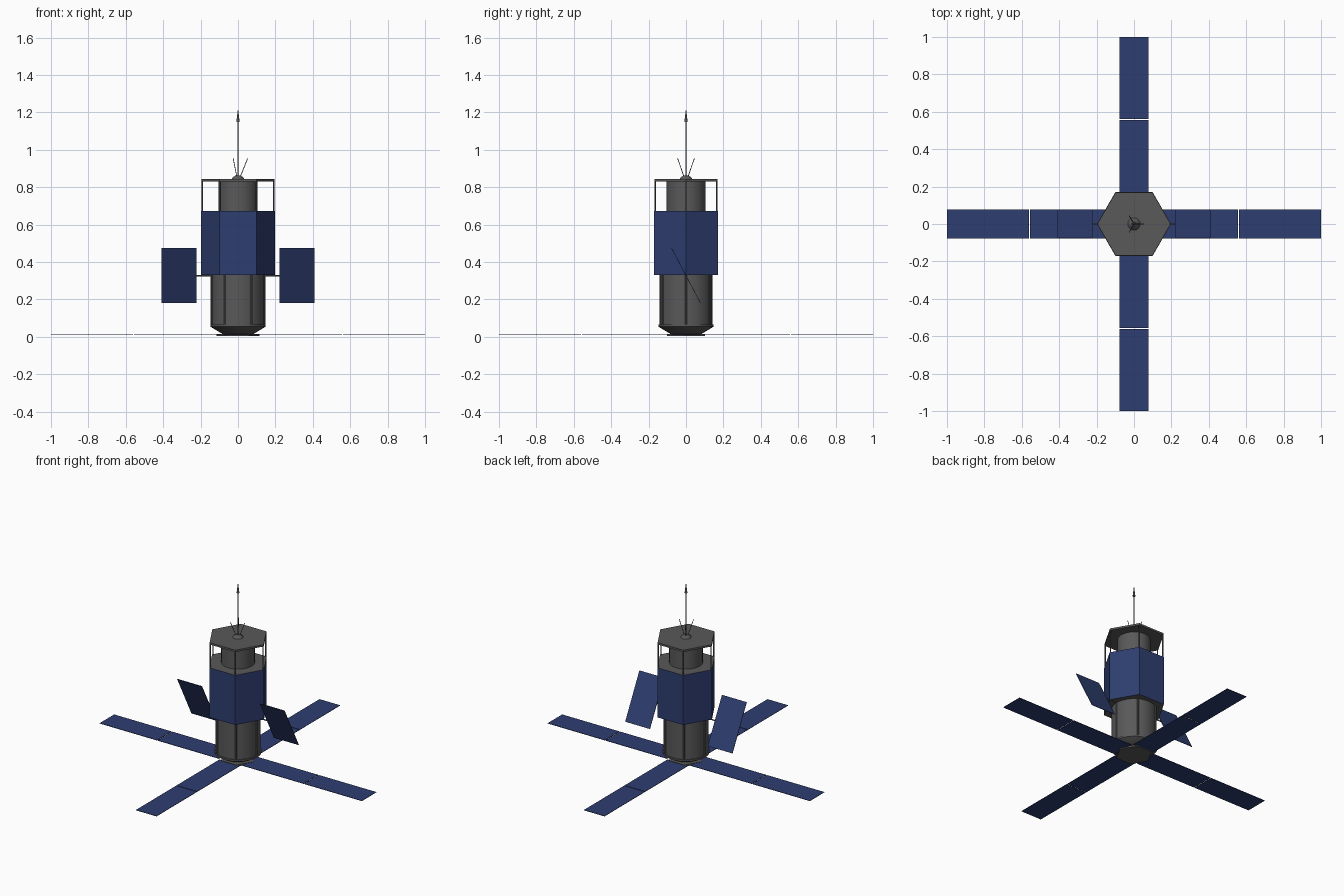
import bpy, bmesh, math
from mathutils import Vector, Matrix

cube = bpy.data.objects.get("Cube")
if cube:
    bpy.data.objects.remove(cube, do_unlink=True)


def material(name, rgb):
    m = bpy.data.materials.new(name)
    m.use_nodes = True
    m.diffuse_color = (*rgb, 1)
    m.node_tree.nodes["Principled BSDF"].inputs["Base Color"].default_value = (*rgb, 1)
    return m


grey = material("dark grey metal", (0.1, 0.1, 0.1))
blue = material("solar cell blue", (0.027, 0.047, 0.16))


def finish(name, bm, *mats, smooth=False):
    bmesh.ops.recalc_face_normals(bm, faces=bm.faces)
    mesh = bpy.data.meshes.new(name)
    bm.to_mesh(mesh)
    bm.free()
    for m in mats:
        mesh.materials.append(m)
    ob = bpy.data.objects.new(name, mesh)
    bpy.context.collection.objects.link(ob)
    if smooth:
        bpy.ops.object.select_all(action="DESELECT")
        ob.select_set(True)
        bpy.context.view_layer.objects.active = ob
        bpy.ops.object.shade_smooth_by_angle(angle=math.radians(35))
    return ob


def lathe(name, profile, sides=32):
    """Closed solid of revolution from (radius, height) pairs, first corner on +x."""
    bm = bmesh.new()
    rings = []
    for r, z in profile:
        rings.append([bm.verts.new((r * math.cos(math.tau * i / sides),
                                    r * math.sin(math.tau * i / sides), z))
                      for i in range(sides)])
    for a, b in zip(rings, rings[1:]):
        for i in range(sides):
            j = (i + 1) % sides
            bm.faces.new((a[i], a[j], b[j], b[i]))
    bm.faces.new(rings[0])
    bm.faces.new(rings[-1])
    return finish(name, bm, grey, smooth=sides > 6)


def rod(name, start, end, radius):
    start, end = Vector(start), Vector(end)
    d = end - start
    bm = bmesh.new()
    bmesh.ops.create_cone(bm, cap_ends=True, segments=8, radius1=radius,
                          radius2=radius, depth=d.length)
    turn = d.to_track_quat("Z", "Y").to_matrix().to_4x4()
    bm.transform(Matrix.Translation((start + end) / 2) @ turn)
    return finish(name, bm, grey, smooth=True)


def panel(name, centre, size, turn=Matrix()):
    bm = bmesh.new()
    bmesh.ops.create_cube(bm, size=1)
    bm.transform(Matrix.Translation(centre) @ turn @ Matrix.Diagonal((*size, 1)))
    return finish(name, bm, blue)


def polar(r, angle, z):
    return (r * math.cos(angle), r * math.sin(angle), z)


# Central body
lathe("base_plate", [(0.116, 0.004), (0.116, 0.016)], 6)
lathe("base_cone", [(0.08, 0.014), (0.148, 0.055), (0.148, 0.066)])
lathe("lower_cylinder", [(0.141, 0.06), (0.141, 0.335)])
lathe("upper_cylinder", [(0.105, 0.66), (0.105, 0.835)])
lathe("top_plate", [(0.196, 0.832), (0.196, 0.845)], 6)

# Hexagonal housing: solar cells on the sides, bare metal on the ends
housing = lathe("hexagonal_housing", [(0.198, 0.33), (0.198, 0.672)], 6)
housing.data.materials.append(blue)
for face in housing.data.polygons:
    face.material_index = 1 if abs(face.normal.z) < 0.5 else 0

# Struts and ribs on the hexagon corners
for i in range(6):
    a = math.tau * i / 6
    rod(f"top_strut_{i + 1}", polar(0.191, a, 0.668), polar(0.191, a, 0.835), 0.004)
    rod(f"body_rib_{i + 1}", polar(0.143, a, 0.06), polar(0.143, a, 0.332), 0.005)

# Antenna with three whiskers
lathe("antenna_foot", [(0.034, 0.844), (0.030, 0.851), (0.012, 0.864)], 16)
rod("antenna_mast", (0, 0, 0.85), (0, 0, 1.21), 0.004)
lathe("antenna_tip", [(0.009, 1.15), (0.004, 1.19)], 12)
for i in range(3):
    a = math.tau * i / 3
    rod(f"antenna_whisker_{i + 1}", polar(0.012, a, 0.855), polar(0.052, a, 0.955), 0.002)

# Four long wings, each of two panels
for i, side in enumerate(("left", "back", "right", "front")):
    turn = Matrix.Rotation(math.tau * i / 4, 4, "Z")
    for part, start, end in (("inner", 0.09, 0.557), ("outer", 0.562, 1.0)):
        centre = turn @ Vector(((start + end) / 2, 0, 0.012))
        panel(f"{side}_{part}_wing", centre, (end - start, 0.157, 0.003), turn)

# Tilted side panels on short arms
tilt = Matrix.Rotation(math.atan2(-0.295, 0.155), 4, "X")
for side, s in (("left", 1), ("right", -1)):
    panel(f"{side}_tilted_panel", (s * 0.315, 0, 0.328), (0.188, 0.333, 0.003), tilt)
    rod(f"{side}_panel_arm", (s * 0.13, 0, 0.328), (s * 0.225, 0, 0.328), 0.004)
